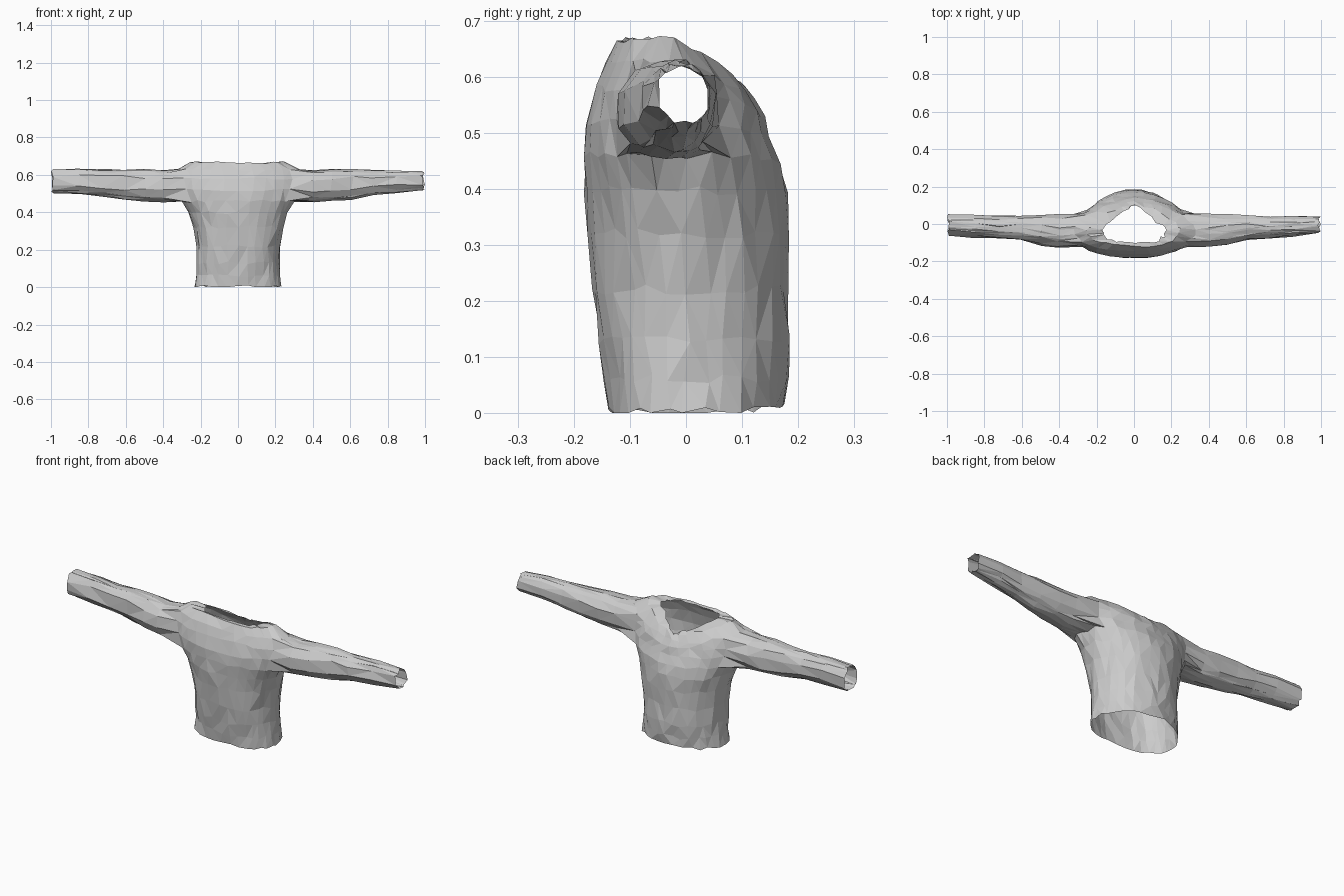
import bpy, bmesh, math, random
from mathutils import Vector

random.seed(4)
if "Cube" in bpy.data.objects:
    bpy.data.objects.remove(bpy.data.objects["Cube"])

SIDES = 32
HALF_HOLE = 3          # armhole reaches this many columns each side of the flank
HOLE_ROWS = (6, 9)     # torso rings between which the armholes lie

# Torso rings: height, height at the back, half width, front y, flank y, back y, back roundness
TORSO = [
    (0.00, 0.01, 0.235, -0.14, 0.00, 0.175, 2.0),
    (0.06, 0.06, 0.225, -0.145, 0.00, 0.18, 2.0),
    (0.13, 0.13, 0.222, -0.155, 0.00, 0.185, 2.0),
    (0.22, 0.22, 0.222, -0.165, 0.00, 0.182, 2.0),
    (0.32, 0.31, 0.24, -0.175, -0.01, 0.184, 2.0),
    (0.40, 0.39, 0.265, -0.182, -0.02, 0.182, 2.0),
    (0.46, 0.45, 0.30, -0.184, -0.03, 0.168, 1.9),
    (0.52, 0.49, 0.325, -0.18, -0.035, 0.152, 1.8),
    (0.58, 0.53, 0.335, -0.163, -0.035, 0.138, 1.7),
    (0.63, 0.56, 0.325, -0.14, -0.03, 0.122, 1.6),
    (0.668, 0.58, 0.25, -0.12, -0.03, 0.108, 1.4),
    (0.664, 0.59, 0.17, -0.105, -0.035, 0.10, 1.15),
]

# Sleeve rings: distance from the middle, centre y, centre z, y radius, z radius
SLEEVE = [
    (0.40, -0.035, 0.54, 0.095, 0.085),
    (0.50, -0.030, 0.545, 0.085, 0.087),
    (0.61, -0.020, 0.55, 0.070, 0.081),
    (0.72, -0.018, 0.557, 0.064, 0.070),
    (0.85, -0.012, 0.565, 0.055, 0.060),
    (0.99, -0.006, 0.567, 0.047, 0.050),
]


def power(value, exponent):
    return math.copysign(abs(value) ** exponent, value)


def torso_ring(bm, z, z_back, width, front, flank, back, roundness):
    ring = []
    for i in range(SIDES):
        a = math.tau * i / SIDES
        c, s = math.cos(a), math.sin(a)
        e = 2 / (roundness if s > 0 else 2.3)
        depth = back - flank if s > 0 else flank - front
        height = z + (z_back - z) * max(s, 0) ** 2
        ring.append(bm.verts.new((width * power(c, e), flank + depth * power(s, e), height)))
    return ring


def bridge(bm, lower, upper, skip=()):
    n = len(lower)
    for i in range(n):
        if i not in skip:
            j = (i + 1) % n
            bm.faces.new((lower[i], lower[j], upper[j], upper[i]))


def armhole_loop(rings, middle):
    """Vertices around one armhole, in order."""
    low, high = HOLE_ROWS
    cols = [(middle + k) % SIDES for k in range(-HALF_HOLE, HALF_HOLE + 1)]
    loop = [rings[low][c] for c in cols]
    loop += [rings[r][cols[-1]] for r in range(low + 1, high)]
    loop += [rings[high][c] for c in reversed(cols)]
    loop += [rings[r][cols[0]] for r in range(high - 1, low, -1)]
    return loop


def add_sleeve(bm, loop, side):
    # Sleeve rings follow the directions of the armhole vertices
    angles = [math.atan2((v.co.z - 0.545) / 0.085, (v.co.y + 0.03) / 0.1) for v in loop]
    previous = loop
    for x, y, z, ry, rz in SLEEVE:
        flare = 1 + (0.3 * max(0, x - 0.7) / 0.29 if side < 0 else 0)
        ring = [bm.verts.new((side * x, y + ry * flare * math.cos(a), z + rz * flare * math.sin(a)))
                for a in angles]
        bridge(bm, previous, ring)
        previous = ring


# Torso with the two armholes left open
bm = bmesh.new()
rings = [torso_ring(bm, *row) for row in TORSO]
hole = {(m + k) % SIDES for m in (0, SIDES // 2) for k in range(-HALF_HOLE, HALF_HOLE)}
for r in range(len(rings) - 1):
    bridge(bm, rings[r], rings[r + 1], hole if HOLE_ROWS[0] <= r < HOLE_ROWS[1] else ())

# Sleeves grown from the armholes
add_sleeve(bm, armhole_loop(rings, 0), 1)
add_sleeve(bm, armhole_loop(rings, SIDES // 2), -1)

# Crumpled cloth: uneven vertices and triangular facets
bmesh.ops.recalc_face_normals(bm, faces=bm.faces)
bm.normal_update()
for v in bm.verts:
    slide = Vector([random.uniform(-1, 1) for _ in range(3)]) * 0.009
    slide -= v.normal * slide.dot(v.normal)
    v.co += slide + v.normal * random.uniform(-0.005, 0.004)
    v.co.x = max(-1, min(1, v.co.x))
    v.co.z = max(0, v.co.z)
bmesh.ops.triangulate(bm, faces=bm.faces, quad_method="SHORT_EDGE")

mesh = bpy.data.meshes.new("sweater")
bm.to_mesh(mesh)
bm.free()
sweater = bpy.data.objects.new("sweater", mesh)
bpy.context.collection.objects.link(sweater)

# Plain light grey cloth
cloth = bpy.data.materials.new("light_grey_cloth")
cloth.use_nodes = True
colour = (0.6, 0.6, 0.6, 1)
cloth.diffuse_color = colour
cloth.node_tree.nodes["Principled BSDF"].inputs["Base Color"].default_value = colour
mesh.materials.append(cloth)
